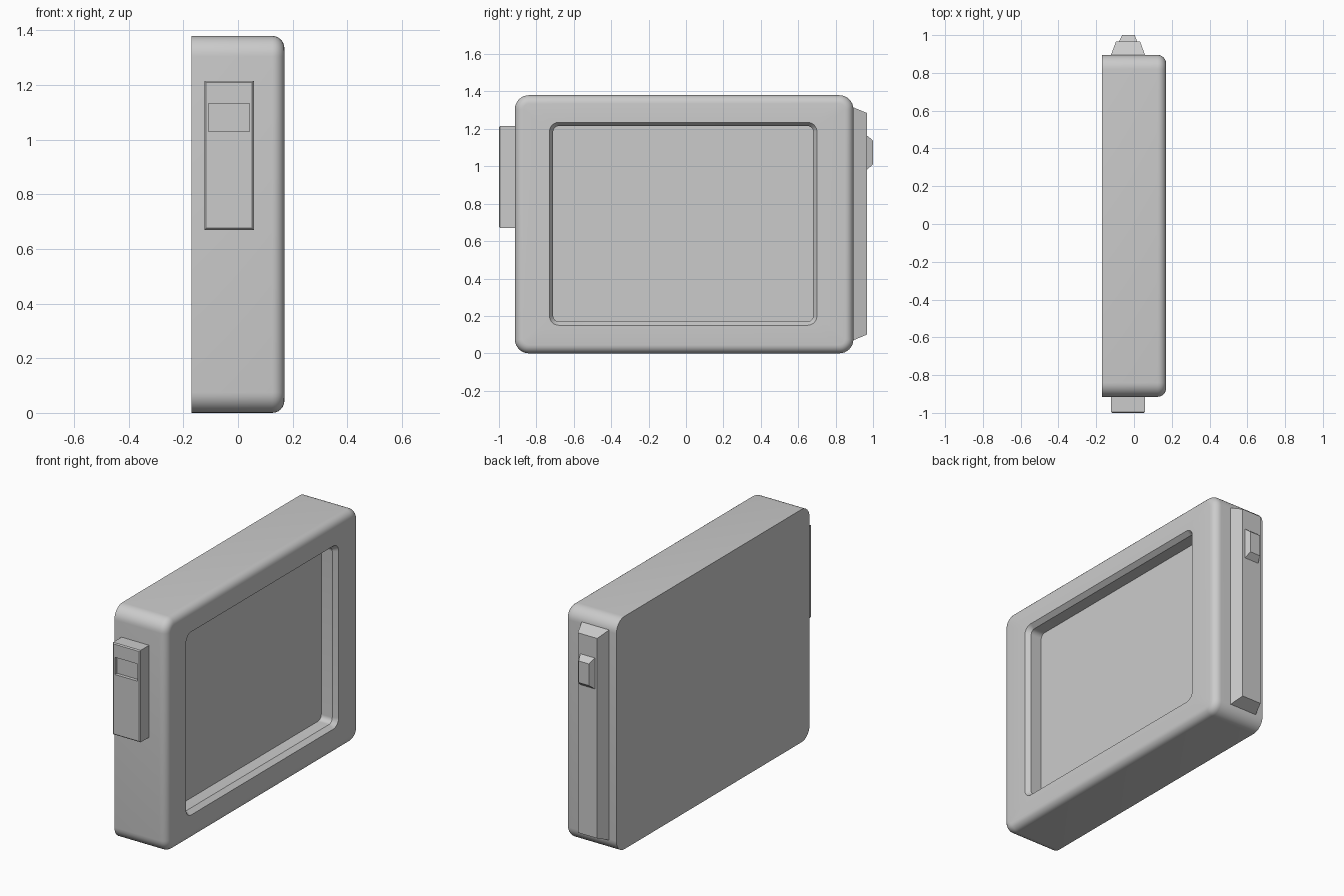
import bpy, bmesh
from math import pi, sin, cos, radians

if "Cube" in bpy.data.objects:
    bpy.data.objects.remove(bpy.data.objects["Cube"])


def ring(a0, a1, b0, b1, r=0.0, seg=8):
    """Rounded rectangle as 2D points; sharp corners when r is 0."""
    if r == 0:
        return [(a1, b1), (a0, b1), (a0, b0), (a1, b0)]
    pts = []
    corners = [(a1 - r, b1 - r), (a0 + r, b1 - r), (a0 + r, b0 + r), (a1 - r, b0 + r)]
    for i, (ca, cb) in enumerate(corners):
        for k in range(seg + 1):
            t = (i + k / seg) * pi / 2
            pts.append((ca + r * cos(t), cb + r * sin(t)))
    return pts


def loft(name, sections, place):
    """Skin through a list of (depth, ring) sections and cap both ends."""
    bm = bmesh.new()
    loops = [[bm.verts.new(place(d, a, b)) for a, b in pts] for d, pts in sections]
    n = len(loops[0])
    for lo, hi in zip(loops, loops[1:]):
        for i in range(n):
            j = (i + 1) % n
            bm.faces.new((lo[i], lo[j], hi[j], hi[i]))
    bm.faces.new(loops[0])
    bm.faces.new(loops[-1])
    bmesh.ops.recalc_face_normals(bm, faces=bm.faces)
    mesh = bpy.data.meshes.new(name)
    bm.to_mesh(mesh)
    bm.free()
    ob = bpy.data.objects.new(name, mesh)
    bpy.context.collection.objects.link(ob)
    return ob


def along_x(d, a, b):
    return (d, a, b)


def along_y(d, a, b):
    return (a, d, b)


# Main casing: flat back, rounded front rim, recessed screen
Y0, Y1, Z0, Z1, X, R, F = -0.915, 0.895, 0.0, 1.38, 0.17, 0.075, 0.045
sections = [(-X, ring(Y0, Y1, Z0, Z1, R))]
for k in range(7):
    t = k / 6 * pi / 2
    i = F * (1 - cos(t))
    sections.append((X - F + F * sin(t), ring(Y0 + i, Y1 - i, Z0 + i, Z1 - i, R - i)))
sections += [
    (X, ring(-0.73, 0.70, 0.15, 1.235, 0.05)),
    (X - 0.028, ring(-0.71, 0.68, 0.17, 1.215, 0.03)),
    (X - 0.10, ring(-0.71, 0.68, 0.17, 1.215, 0.03)),
]
casing = loft("casing", sections, along_x)
bpy.context.view_layer.objects.active = casing
casing.select_set(True)
bpy.ops.object.shade_smooth_by_angle(angle=radians(30))

# Side block on the front end, with a shallow window pocket
block = (-0.123, 0.058, 0.67, 1.215)
c = 0.006
face = (block[0] + c, block[1] - c, block[2] + c, block[3] - c)
pocket = (-0.108, 0.042, 1.03, 1.132)
loft("front_end_block", [
    (-0.90, ring(*block)),
    (-1.0 + c, ring(*block)),
    (-1.0, ring(*face)),
    (-1.0, ring(*pocket)),
    (-0.98, ring(*pocket)),
], along_y)

# Tapered rail on the back end
loft("back_end_rail", [
    (0.88, ring(-0.122, 0.058, 0.07, 1.315)),
    (0.895, ring(-0.122, 0.058, 0.07, 1.315)),
    (0.967, ring(-0.095, 0.032, 0.10, 1.285)),
], along_y)

# Tapered button on the rail
loft("rail_button", [
    (0.96, ring(-0.079, 0.016, 0.982, 1.165)),
    (0.967, ring(-0.079, 0.016, 0.982, 1.165)),
    (1.0, ring(-0.063, 0.004, 1.01, 1.138)),
], along_y)
